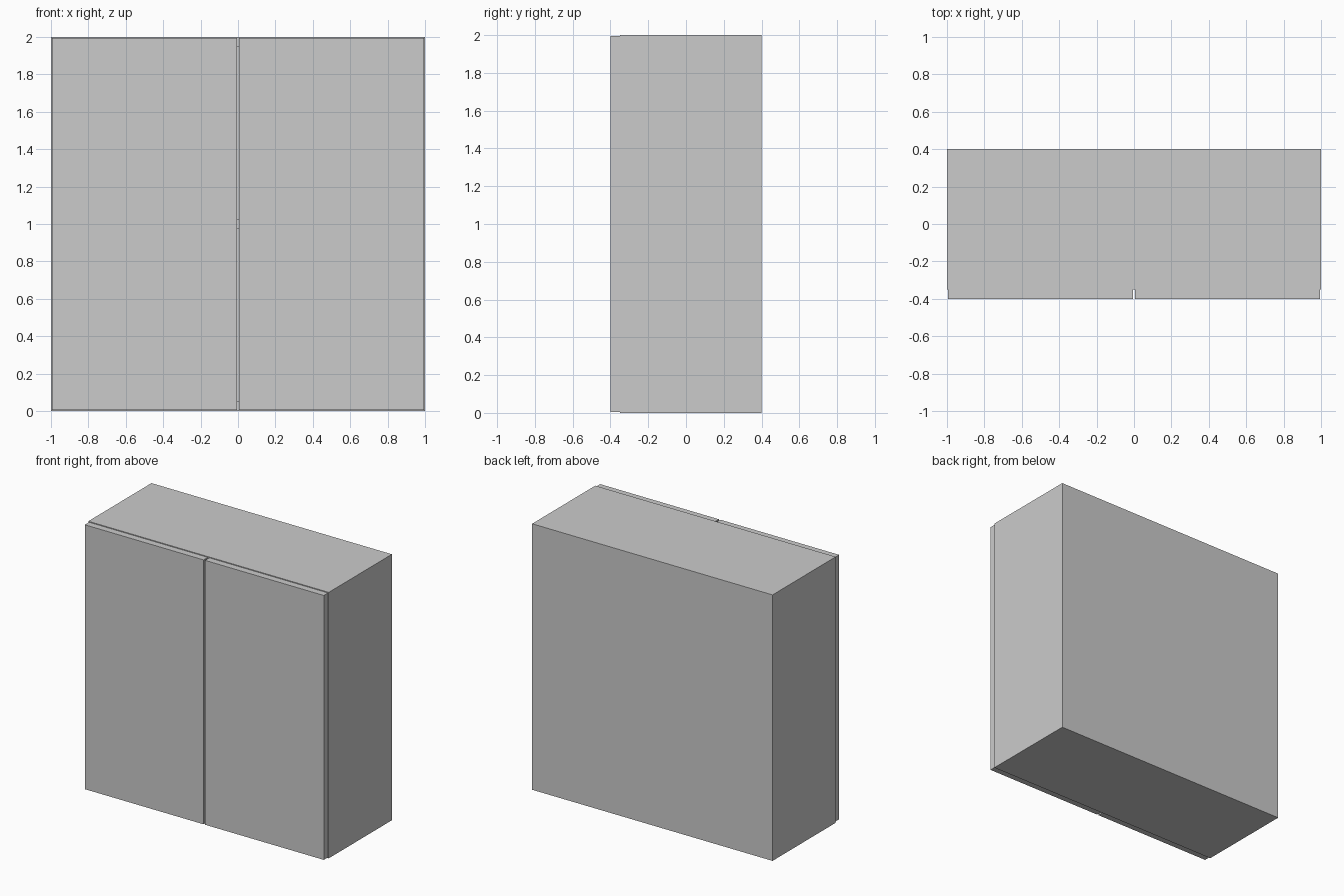
import bpy

if "Cube" in bpy.data.objects:
    bpy.data.objects.remove(bpy.data.objects["Cube"])


def box(name, x, y, z):
    """Box from (min, max) ranges on each axis."""
    bpy.ops.mesh.primitive_cube_add(size=1, location=[sum(r) / 2 for r in (x, y, z)])
    ob = bpy.context.object
    ob.name = name
    ob.scale = [r[1] - r[0] for r in (x, y, z)]
    bpy.ops.object.transform_apply(location=False, rotation=False, scale=True)
    return ob


T = 0.05                     # board thickness
FRONT, BACK = -0.35, 0.40    # carcass depth
GAP = 0.006                  # reveal around the doors

# Side panels and doors, one pair per side
for side, s in (("left", -1), ("right", 1)):
    box(f"{side}_side_panel", sorted((s * (1 - T), s)), (FRONT, BACK), (0, 2))
    box(f"{side}_door", sorted((s * GAP, s * (1 - GAP))), (-0.40, FRONT), (GAP, 2 - GAP))

# Bottom, middle shelf and top boards
inner = (-1 + T, 1 - T)
for name, z in (("bottom_board", 0), ("middle_shelf", 1 - T / 2), ("top_board", 2 - T)):
    depth = BACK - T if name == "middle_shelf" else BACK
    box(name, inner, (FRONT, depth), (z, z + T))

# Back panel, set between the boards
box("back_panel", inner, (BACK - T, BACK), (T, 2 - T))
